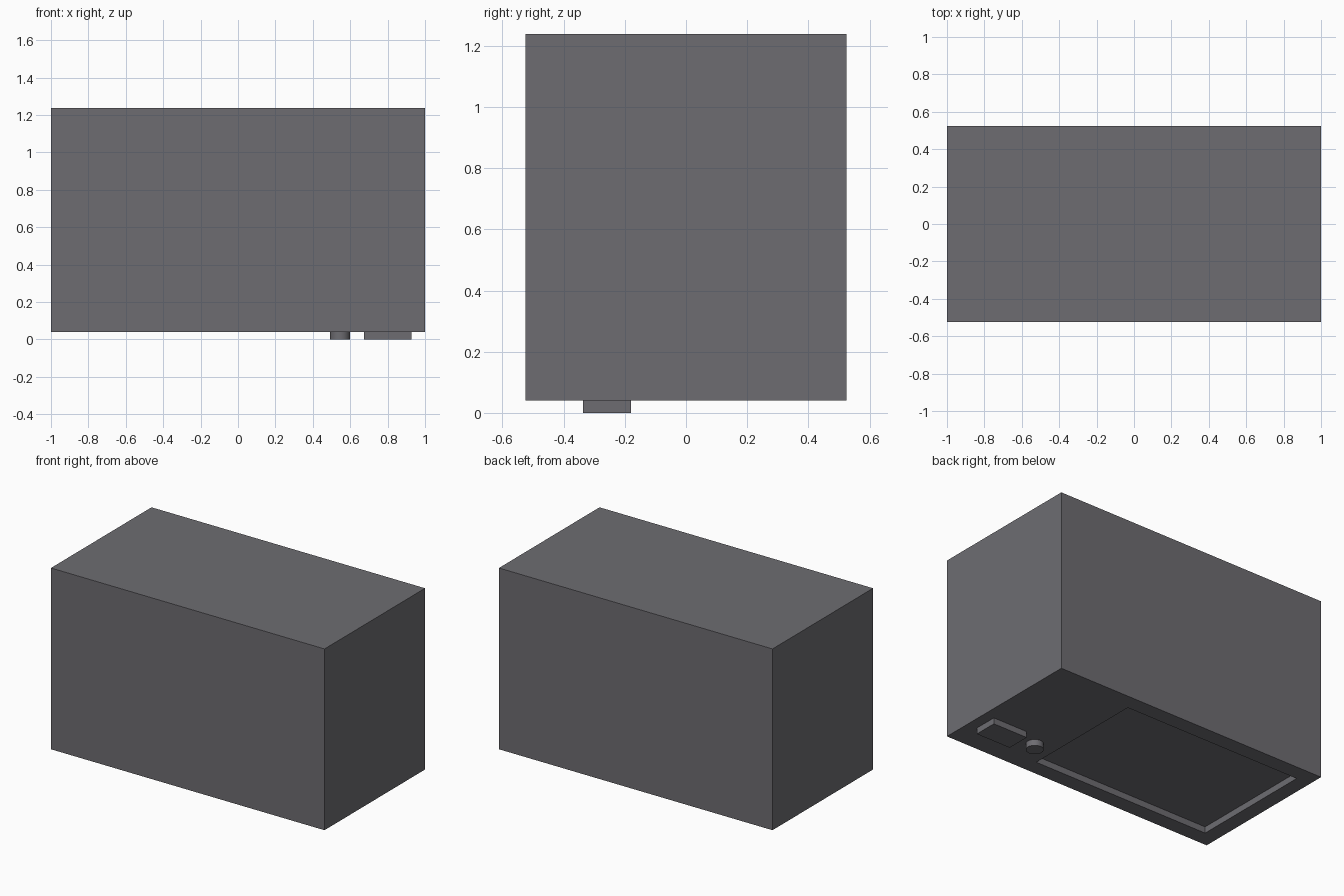
import bpy
import bmesh
from mathutils import Vector

cube = bpy.data.objects.get("Cube")
if cube:
    bpy.data.objects.remove(cube, do_unlink=True)

grey = bpy.data.materials.new("dark_grey")
colour = (0.155, 0.152, 0.167, 1)
grey.use_nodes = True
grey.diffuse_color = colour
grey.node_tree.nodes["Principled BSDF"].inputs["Base Color"].default_value = colour

FLOOR = 0.04   # height of the underside


def finish(bm, name):
    bmesh.ops.recalc_face_normals(bm, faces=bm.faces)
    mesh = bpy.data.meshes.new(name)
    bm.to_mesh(mesh)
    bm.free()
    mesh.materials.append(grey)
    obj = bpy.data.objects.new(name, mesh)
    bpy.context.scene.collection.objects.link(obj)
    return obj


def box(low, high):
    bm = bmesh.new()
    bmesh.ops.create_cube(bm, size=1)
    low, high = Vector(low), Vector(high)
    bmesh.ops.scale(bm, vec=high - low, verts=bm.verts)
    bmesh.ops.translate(bm, vec=(low + high) / 2, verts=bm.verts)
    return bm


# Body, with a shallow rectangular recess in the underside
bm = box((-1, -0.525, FLOOR), (1, 0.525, 1.238))
bm.normal_update()
under = min(bm.faces, key=lambda f: f.normal.z)
bmesh.ops.inset_region(bm, faces=[under], thickness=0.1)
for v in under.verts:
    v.co.x = 0.4 if v.co.x > 0 else -0.9
    v.co.y = 0.42 if v.co.y > 0 else -0.42
bmesh.ops.inset_region(bm, faces=[under], thickness=0, depth=0)
for v in under.verts:
    v.co.z = FLOOR + 0.042
finish(bm, "body")

# Rectangular pad under the left end
finish(box((0.675, -0.337, 0), (0.928, -0.18, FLOOR)), "rectangular_pad")

# Round button beside the pad
bm = bmesh.new()
bmesh.ops.create_cone(bm, cap_ends=True, segments=32, radius1=0.053,
                      radius2=0.053, depth=FLOOR)
bmesh.ops.translate(bm, vec=(0.546, -0.26, FLOOR / 2), verts=bm.verts)
button = finish(bm, "round_button")
bpy.ops.object.select_all(action="DESELECT")
button.select_set(True)
bpy.context.view_layer.objects.active = button
bpy.ops.object.shade_smooth_by_angle()
